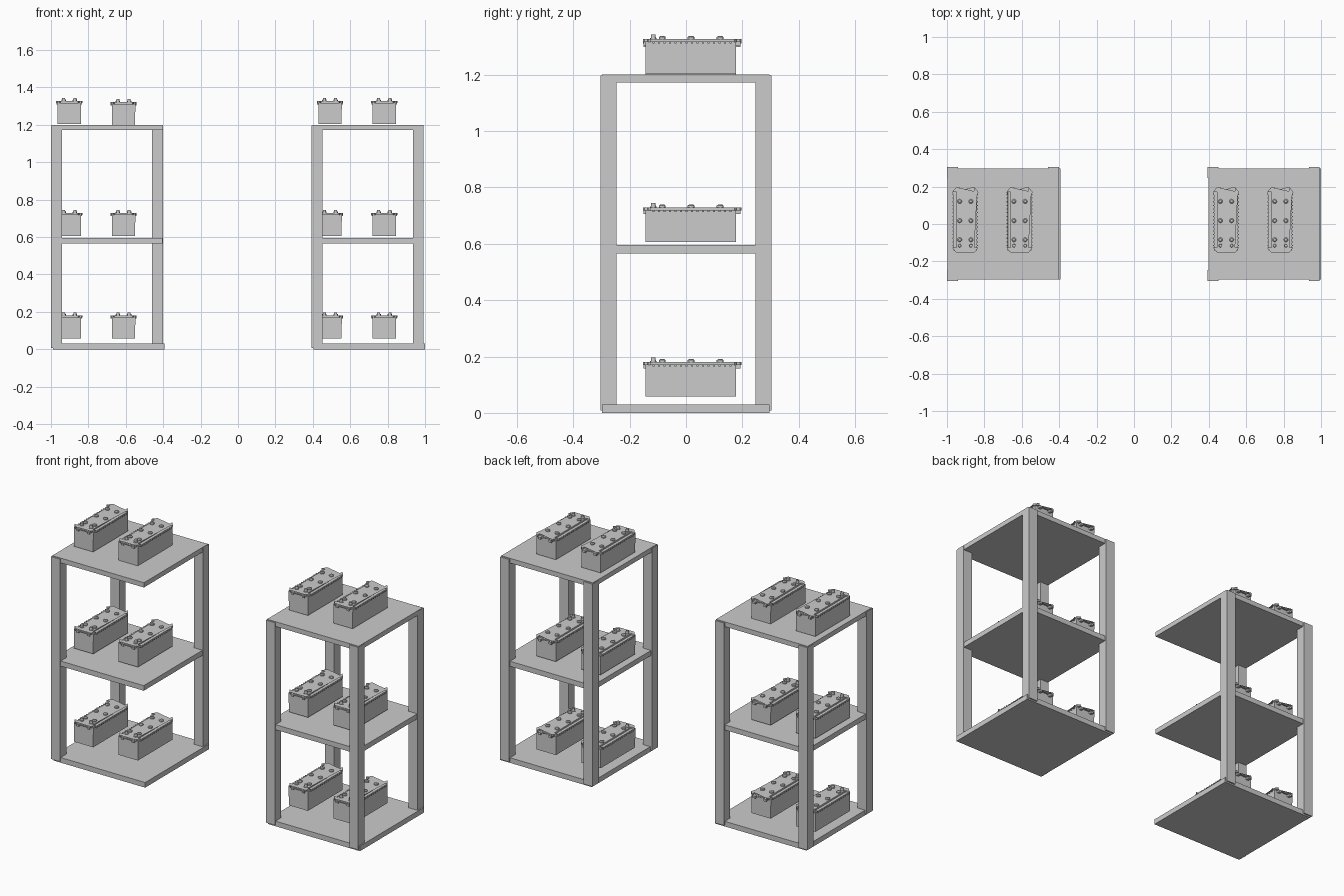
import bpy, bmesh, math
from mathutils import Matrix, Vector

if "Cube" in bpy.data.objects:
    bpy.data.objects.remove(bpy.data.objects["Cube"])


def finish(bm, name):
    mesh = bpy.data.meshes.new(name)
    bmesh.ops.recalc_face_normals(bm, faces=bm.faces)
    bm.to_mesh(mesh)
    bm.free()
    ob = bpy.data.objects.new(name, mesh)
    bpy.context.collection.objects.link(ob)
    return ob


def add_box(bm, x0, x1, y0, y1, z0, z1):
    m = Matrix.Translation(((x0 + x1) / 2, (y0 + y1) / 2, (z0 + z1) / 2))
    m = m @ Matrix.Diagonal((x1 - x0, y1 - y0, z1 - z0, 1))
    bmesh.ops.create_cube(bm, size=1, matrix=m)


def add_cyl(bm, x, y, z0, z1, r0, r1, sides=12):
    bmesh.ops.create_cone(bm, cap_ends=True, segments=sides, radius1=r0, radius2=r1,
                          depth=z1 - z0, matrix=Matrix.Translation((x, y, (z0 + z1) / 2)))


def box(name, *size):
    bm = bmesh.new()
    add_box(bm, *size)
    return finish(bm, name)


# Battery master meshes, base at z = 0
def battery_parts():
    parts = []
    # tub, slightly narrower at the bottom
    bm = bmesh.new()
    add_box(bm, -0.063, 0.063, -0.143, 0.178, 0, 0.114)
    for v in bm.verts:
        if v.co.z < 0.01:
            v.co.x *= 0.985
    parts.append(("battery_case", bm))

    # lid with stepped, chamfered corners
    bm = bmesh.new()
    quarter = [(0.070, 0.148), (0.064, 0.156), (0.055, 0.158), (0.053, 0.170), (0.047, 0.175)]
    right = quarter + [(x, -y) for x, y in reversed(quarter)]
    outline = right[::-1] + [(-x, y) for x, y in right]
    face = bm.faces.new([bm.verts.new((x, y + 0.022, 0.112)) for x, y in outline])
    ext = bmesh.ops.extrude_face_region(bm, geom=[face])
    top = [g for g in ext["geom"] if isinstance(g, bmesh.types.BMVert)]
    bmesh.ops.translate(bm, verts=top, vec=Vector((0, 0, 0.011)))
    parts.append(("battery_lid", bm))

    # ribs under the lid edge and grips at both ends
    bm = bmesh.new()
    for i in range(15):
        y = -0.115 + i * 0.0195
        for s in (-1, 1):
            xs = sorted((s * 0.062, s * 0.069))
            add_box(bm, *xs, y - 0.003, y + 0.003, 0.106, 0.113)
    for s in (-1, 1):
        for x in (-0.035, 0.035):
            ys = sorted((0.018 + s * 0.159, 0.022 + s * 0.172))
            add_box(bm, x - 0.008, x + 0.008, *ys, 0.100, 0.113)
    parts.append(("battery_ribs", bm))

    # filler caps and terminals
    bm = bmesh.new()
    for x in (-0.03, 0.03):
        for y in (-0.084, 0.018, 0.121):
            add_cyl(bm, x, y, 0.122, 0.129, 0.012, 0.012)
            add_cyl(bm, x, y, 0.129, 0.133, 0.012, 0.007)
        add_cyl(bm, x, -0.116, 0.122, 0.126, 0.012, 0.012)
        add_cyl(bm, x, -0.116, 0.126, 0.139, 0.009, 0.008)
    parts.append(("battery_caps", bm))
    return [finish(bm, name) for name, bm in parts]


masters = battery_parts()

# Left rack lacks its front right post, right rack has all four
for side, dx in (("left", 0.0), ("right", 1.394)):
    for px, pname in ((-1.0, "left"), (-0.459, "right")):
        for py, fname in ((-0.304, "front"), (0.246, "back")):
            if side == "left" and (pname, fname) == ("right", "front"):
                continue
            box(f"{side}_rack_{fname}_{pname}_post", px + dx, px + 0.058 + dx,
                py, py + 0.058, 0.008, 1.196)
    for name, x0, x1, z0, z1 in (("bottom", -0.99, -0.394, 0, 0.03),
                                 ("middle", -0.995, -0.403, 0.566, 0.596),
                                 ("top", -0.997, -0.402, 1.172, 1.2)):
        box(f"{side}_rack_{name}_shelf", x0 + dx, x1 + dx, -0.298, 0.296, z0, z1)
    # two batteries on each shelf
    for level, z in (("bottom", 0.058), ("middle", 0.606), ("top", 1.204)):
        for n, x in ((1, -0.902), (2, -0.612)):
            drop = 0.006 if (side, level, n) == ("left", "top", 2) else 0
            for m in masters:
                ob = bpy.data.objects.new(f"{side}_{level}_{m.name}_{n}", m.data)
                ob.location = (x + dx, 0, z - drop)
                bpy.context.collection.objects.link(ob)

for m in masters:
    bpy.data.objects.remove(m)
